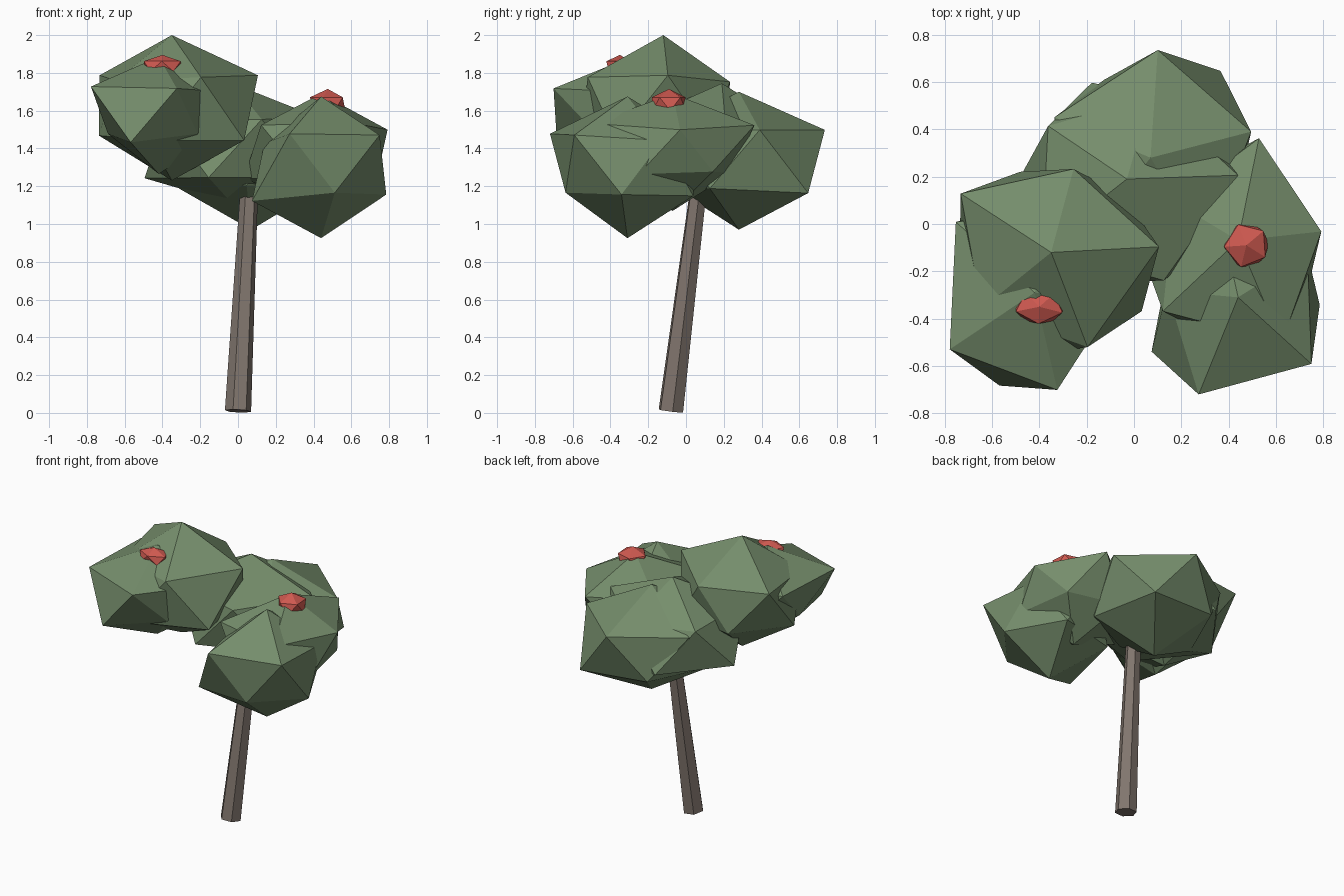
import bpy, bmesh, math
from mathutils import Matrix, Vector

cube = bpy.data.objects.get("Cube")
if cube:
    bpy.data.objects.remove(cube, do_unlink=True)


def material(name, rgb):
    mat = bpy.data.materials.new(name)
    mat.use_nodes = True
    mat.diffuse_color = (*rgb, 1)
    mat.node_tree.nodes["Principled BSDF"].inputs["Base Color"].default_value = (*rgb, 1)
    return mat


leaf_green = material("leaf green", (0.18, 0.27, 0.15))
fruit_red = material("fruit red", (0.62, 0.10, 0.08))
bark_brown = material("bark brown", (0.22, 0.18, 0.155))

EVEN = (1, 1, 1, 1, 1)


def finish(name, bm, mat):
    mesh = bpy.data.meshes.new(name)
    bm.to_mesh(mesh)
    bm.free()
    mesh.materials.append(mat)
    obj = bpy.data.objects.new(name, mesh)
    bpy.context.collection.objects.link(obj)
    return obj


def ring_order(vert):
    """Sort key: from top to bottom, then anticlockwise around z."""
    angle = round(math.degrees(math.atan2(vert.co.y, vert.co.x))) % 360
    return (-round(vert.co.z, 2), angle)


def blob(name, centre, radii, turn, mat, upper=EVEN, lower=EVEN, bottom=1):
    """Uneven 20-sided lump; upper and lower pull the ring corners in or out."""
    bm = bmesh.new()
    bmesh.ops.create_icosphere(bm, subdivisions=1, radius=1)
    for vert, pull in zip(sorted(bm.verts, key=ring_order), (1, *upper, *lower, bottom)):
        vert.co *= pull
    bm.transform(Matrix.Translation(centre) @ Matrix.Diagonal((*radii, 1))
                 @ Matrix.Rotation(math.radians(turn), 4, "Z"))
    return finish(name, bm, mat)


def tapered_post(name, start, end, r_start, r_end, sides, mat):
    """Leaning tapered post between two points."""
    start, end = Vector(start), Vector(end)
    axis = end - start
    matrix = (Matrix.Translation((start + end) / 2)
              @ axis.to_track_quat("Z", "Y").to_matrix().to_4x4())
    bm = bmesh.new()
    bmesh.ops.create_cone(bm, cap_ends=True, segments=sides, radius1=r_start,
                          radius2=r_end, depth=axis.length, matrix=matrix)
    return finish(name, bm, mat)


# Trunk
tapered_post("trunk", (0, -0.08, 0.01), (0.065, 0.08, 1.3), 0.07, 0.045, 6, bark_brown)

# Right leaf cluster
blob("right_leaves_upper", (-0.35, -0.12, 1.615), (0.51, 0.51, 0.385), 3, leaf_green,
     upper=(1, 0.8, 1, 0.83, 0.94), lower=(0.85, 0.8, 0.85, 1, 1))
blob("right_leaves_lower", (-0.42, -0.29, 1.575), (0.43, 0.46, 0.31), 68, leaf_green,
     upper=(0.9, 1.13, 1.1, 1.03, 0.9), lower=(0.9, 0.7, 1.03, 0.7, 0.9))

# Left leaf cluster
blob("left_leaves_upper", (0.44, -0.07, 1.38), (0.46, 0.48, 0.31), 6, leaf_green,
     upper=(0.86, 1.03, 0.76, 1.04, 1.1), lower=(0.74, 0.8, 1, 1, 0.84))
blob("left_leaves_lower", (0.44, -0.31, 1.3), (0.45, 0.47, 0.375), 31, leaf_green,
     upper=(0.85, 0.9, 0.75, 1.06, 1.02), lower=(0.9, 0.9, 1.06, 0.8, 0.86))

# Back leaf cluster
blob("back_leaves_upper", (-0.03, 0.19, 1.4), (0.51, 0.51, 0.345), 2, leaf_green,
     upper=(1.03, 0.8, 0.88, 1, 1), lower=(0.9, 0.95, 1.02, 1, 1), bottom=0.85)
blob("back_leaves_lower", (0.07, 0.28, 1.335), (0.49, 0.51, 0.365), 14, leaf_green,
     lower=(1.05, 0.85, 0.9, 0.8, 0.9))

# Fruit half sunk in the leaves
blob("right_fruit", (-0.4, -0.35, 1.835), (0.115, 0.08, 0.06), -20, fruit_red)
blob("left_fruit", (0.475, -0.09, 1.635), (0.105, 0.105, 0.08), 40, fruit_red)
